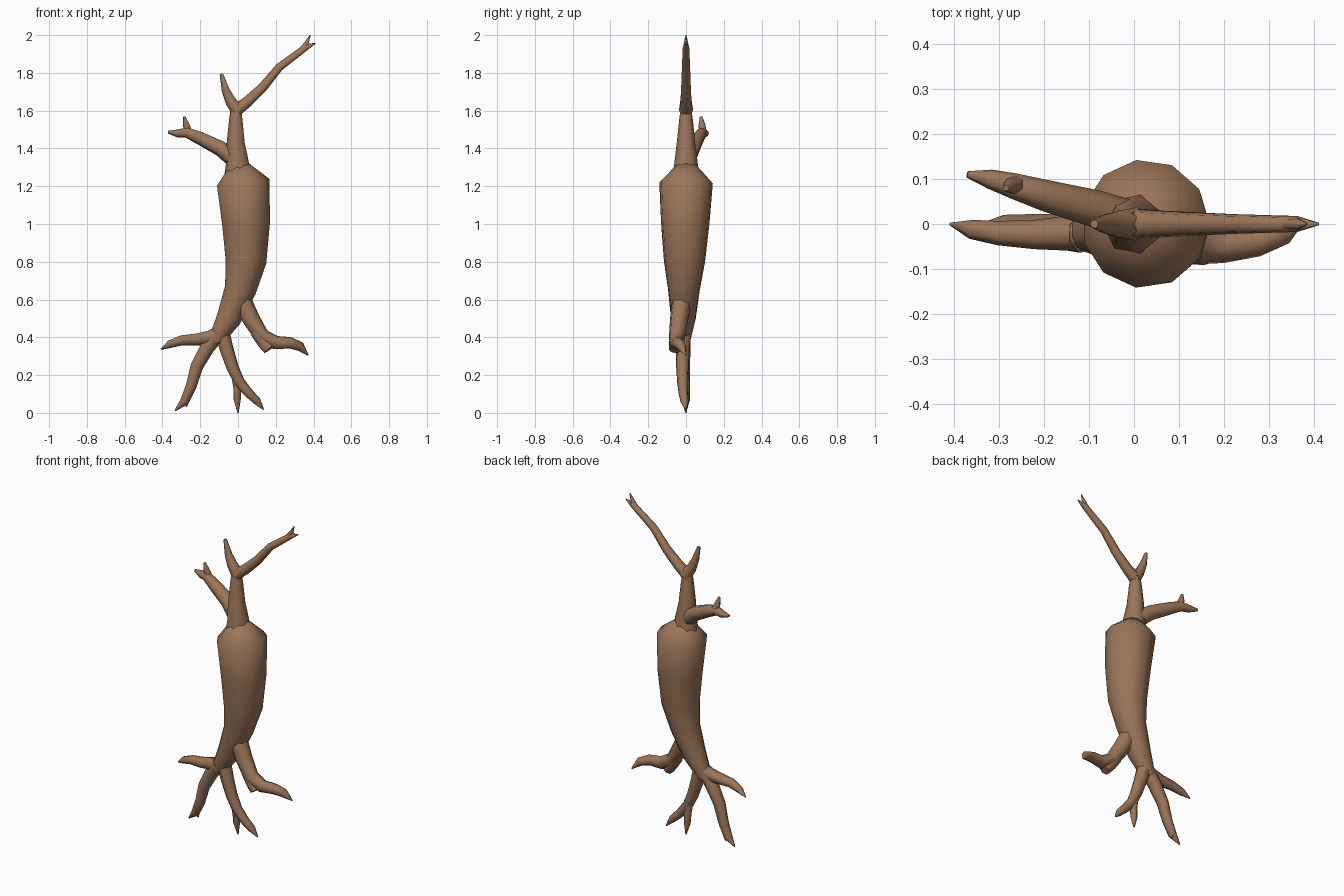
import bpy, bmesh, math
from mathutils import Vector

default_cube = bpy.data.objects.get("Cube")
if default_cube:
    bpy.data.objects.remove(default_cube, do_unlink=True)

# One flat colour for the whole tree
bark = bpy.data.materials.new("brown bark")
bark.use_nodes = True
bark.diffuse_color = (.33, .18, .1, 1)
shader = bark.node_tree.nodes["Principled BSDF"]
shader.inputs["Base Color"].default_value = bark.diffuse_color


def add_ring(bm, centre, tangent, radius, sides):
    """Ring of vertices square to the tangent, with one axis kept near y."""
    depth_axis = Vector((0, 1, 0))
    depth_axis = (depth_axis - tangent * depth_axis.dot(tangent)).normalized()
    width_axis = tangent.cross(depth_axis)
    ring = []
    for k in range(sides):
        angle = math.tau * k / sides
        direction = width_axis * math.cos(angle) + depth_axis * math.sin(angle)
        ring.append(bm.verts.new(centre + direction * radius))
    return ring


def tube(name, centres, radii, sides):
    """Closed, smooth shaded tube with one radius for each centre."""
    bm = bmesh.new()
    rings = []
    for i, centre in enumerate(centres):
        before = centres[max(i - 1, 0)]
        after = centres[min(i + 1, len(centres) - 1)]
        tangent = (after - before).normalized()
        rings.append(add_ring(bm, centre, tangent, radii[i], sides))
    for lower, upper in zip(rings, rings[1:]):
        for k in range(sides):
            n = (k + 1) % sides
            bm.faces.new((lower[k], lower[n], upper[n], upper[k]))
    bm.faces.new(rings[0])
    bm.faces.new(rings[-1])
    bmesh.ops.recalc_face_normals(bm, faces=bm.faces)
    mesh = bpy.data.meshes.new(name)
    bm.to_mesh(mesh)
    bm.free()
    mesh.materials.append(bark)
    obj = bpy.data.objects.new(name, mesh)
    bpy.context.collection.objects.link(obj)
    bpy.ops.object.select_all(action='DESELECT')
    obj.select_set(True)
    bpy.context.view_layer.objects.active = obj
    bpy.ops.object.shade_smooth_by_angle(angle=math.radians(55))


def branch(name, path, base, thin, start_y=0, end_y=0, bow=0, pinch=.2):
    """Limb through (x, z) points, thinning evenly and pinched at its tip.

    Its y runs from start_y to end_y, bowed in the middle.
    """
    centres, radii = [], []
    for i, (x, z) in enumerate(path):
        t = i / (len(path) - 1)
        y = start_y + (end_y - start_y) * t + bow * math.sin(math.pi * t)
        centres.append(Vector((x, y, z)))
        radii.append(base + (thin - base) * t)
    radii[-1] *= pinch
    tube(name, centres, radii, sides=7)


# Swollen trunk, bending into the lower root mass
trunk_path = [(0, 1.31), (.025, 1.22), (.04, 1), (.04, .8), (.01, .65), (-.05, .5), (-.12, .38)]
trunk_radii = [.055, .143, .129, .11, .085, .067, .04]
tube("trunk", [Vector((x, (z - 1.2) * .02, z)) for x, z in trunk_path], trunk_radii, sides=11)

# Neck and crown branches
branch("neck", [(0, 1.24), (0, 1.33), (-.01, 1.43), (-.01, 1.55), (-.01, 1.64)],
       base=.075, thin=.025, pinch=1)
branch("long_branch", [(-.01, 1.6), (.05, 1.645), (.13, 1.72), (.22, 1.83), (.36, 1.935), (.41, 1.957)],
       base=.035, thin=.014)
branch("long_branch_twig", [(.33, 1.915), (.36, 1.95), (.383, 2)], base=.014, thin=.014)
branch("short_branch", [(0, 1.6), (-.04, 1.655), (-.065, 1.71), (-.088, 1.795)],
       base=.038, thin=.014, pinch=.7)
branch("side_branch", [(0, 1.33), (-.09, 1.4), (-.2, 1.455), (-.27, 1.485), (-.32, 1.48), (-.37, 1.487)],
       base=.05, thin=.015, end_y=.11, bow=.02, pinch=.5)
branch("side_branch_twig", [(-.255, 1.475), (-.272, 1.52), (-.284, 1.568)],
       base=.02, thin=.018, start_y=.09, end_y=.08, pinch=.4)

# Front root with its blunt stump
branch("front_root", [(.01, .61), (.065, .5), (.125, .405), (.2, .37), (.275, .37), (.33, .35), (.37, .306)],
       base=.055, thin=.02, start_y=-.02, bow=-.04)
branch("root_stump", [(.1, .43), (.135, .375), (.163, .335)],
       base=.04, thin=.036, start_y=-.045, end_y=-.06, pinch=.9)

# Right root reaching sideways
branch("right_root", [(-.08, .43), (-.15, .4), (-.22, .39), (-.3, .385), (-.36, .365), (-.408, .337)],
       base=.045, thin=.016, start_y=-.015, bow=-.015)

# Lower roots with split tips
branch("lower_right_root", [(-.11, .42), (-.165, .345), (-.22, .245), (-.25, .14), (-.285, .06), (-.333, .012)],
       base=.045, thin=.02, start_y=-.02)
branch("lower_right_root_tip", [(-.26, .12), (-.28, .065), (-.272, .032)], base=.02, thin=.018)
branch("lower_middle_root", [(-.085, .42), (-.06, .33), (-.03, .24), (.005, .165), (.055, .105), (.1, .062), (.135, .018)],
       base=.042, thin=.018, start_y=-.015, bow=-.01)
branch("lower_middle_root_tip", [(-.015, .2), (-.005, .13), (-.005, .07), (0, 0)],
       base=.023, thin=.018, start_y=-.015)
